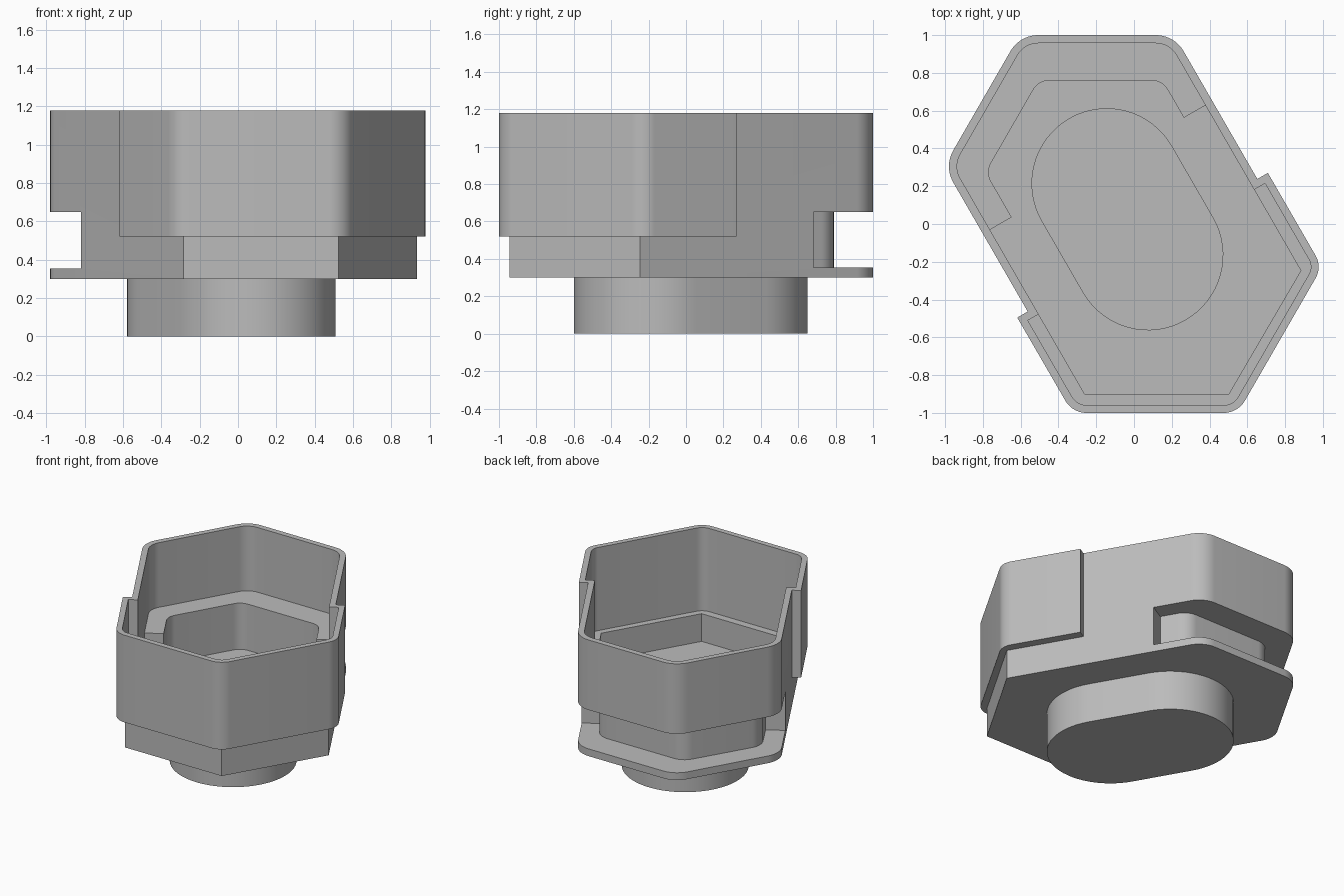
import bpy, bmesh, math
from mathutils import Vector

if "Cube" in bpy.data.objects:
    bpy.data.objects.remove(bpy.data.objects["Cube"])

C, S = math.cos(math.pi / 6), 0.5


def P(d, s):
    """Point at distance d along the slanted long axis and s across it."""
    return (d * S + s * C, -d * C + s * S)


def inset(poly, t):
    """Move every edge of a counter-clockwise outline inward by t."""
    out, n = [], len(poly)
    for i in range(n):
        a, b, c = (Vector(poly[(i + k) % n][:2]) for k in (-1, 0, 1))
        e, f = (b - a).normalized(), (c - b).normalized()
        n1, n2 = Vector((-e.y, e.x)), Vector((-f.y, f.x))
        p = b + (n1 + n2) * (t / (1 + n1.dot(n2)))
        r = poly[i][2] if len(poly[i]) > 2 else 0
        out.append((p.x, p.y, max(r - t, 0)))
    return out


def rounded(poly, seg=10):
    """Replace corners that carry a radius with arcs."""
    out, n = [], len(poly)
    for i in range(n):
        b = Vector(poly[i][:2])
        r = poly[i][2] if len(poly[i]) > 2 else 0
        if r <= 0:
            out.append(b)
            continue
        u = (Vector(poly[i - 1][:2]) - b).normalized()
        v = (Vector(poly[(i + 1) % n][:2]) - b).normalized()
        half = u.angle(v) / 2
        mid = (u + v).normalized()
        centre = b + mid * (r / math.sin(half))
        sweep = math.pi / 2 - half
        side = (u - mid * u.dot(mid)).normalized()
        for k in range(seg + 1):
            a = sweep * (1 - 2 * k / seg)
            out.append(centre + (-mid * math.cos(a) + side * math.sin(a)) * r)
    return out


def prism(name, pts, z0, z1):
    bm = bmesh.new()
    face = bm.faces.new([bm.verts.new((p[0], p[1], z0)) for p in pts])
    top = bmesh.ops.extrude_face_region(bm, geom=[face])["geom"]
    bmesh.ops.translate(bm, vec=(0, 0, z1 - z0),
                        verts=[g for g in top if isinstance(g, bmesh.types.BMVert)])
    bmesh.ops.recalc_face_normals(bm, faces=bm.faces)
    me = bpy.data.meshes.new(name)
    bm.to_mesh(me)
    bm.free()
    ob = bpy.data.objects.new(name, me)
    bpy.context.collection.objects.link(ob)
    return ob


def combine(target, other, op):
    bpy.context.view_layer.objects.active = target
    m = target.modifiers.new(op.lower(), "BOOLEAN")
    m.operation, m.object, m.solver = op, other, "EXACT"
    bpy.ops.object.modifier_apply(modifier=m.name)
    bpy.data.objects.remove(other)


def stadium(r, h=0.2186, cx=-0.035, cy=0.025, seg=32):
    """Capsule outline lying along the long axis."""
    pts = []
    for sign in (1, -1):
        for k in range(seg + 1):
            a = -math.pi / 2 + math.pi * k / seg
            x, y = P(sign * (h + r * math.cos(a)), sign * r * math.sin(a))
            pts.append((x + cx, y + cy))
    return pts


# Outlines, counter-clockwise
body = [(0.2135, 1, .17), (-0.605, 1, .17), (-1.006, 0.305, .17),
        (-0.285, -0.945), (0.525, -0.945), (0.933, -0.247)]
sleeve = [P(.12, .749), P(.12, -.783), (-0.326, -1, .13),
          (0.55, -1, .13), (0.996, -0.227, .12)]
front = inset(body, 0.043)[3:]
pocket = [P(-.355, .642), P(-.355, .51), (0.15, 0.76, .1), (-0.505, 0.76, .1),
          (-0.785, 0.274, .1), P(-.355, -.543), P(-.355, -.676)] + front
slot = [P(-.392, 1.2), P(-.392, .55), (0.179, 0.79, .13), (-0.525, 0.79, .13),
        (-0.829, 0.274, .13), P(-.392, -.583), P(-.392, -1.2),
        P(-1.6, -1.2), P(-1.6, 1.2)]

# Housing with wrapped front sleeve and lower plug
housing = prism("housing", rounded(body), 0.30, 1.18)
combine(housing, prism("front_sleeve", rounded(sleeve), 0.52, 1.18), "UNION")
combine(housing, prism("plug", stadium(0.436), 0, 0.32), "UNION")

# Cavities: back chamber, front chamber, stepped pocket, plug hollow, back slot
for name, pts, z0, z1 in (
        ("back_chamber", rounded(inset(body, 0.043)), 0.69, 1.4),
        ("front_chamber", rounded(inset(sleeve, 0.041)), 0.55, 1.3),
        ("pocket", rounded(pocket), 0.34, 0.9),
        ("plug_hollow", stadium(0.396), 0.04, 0.5),
        ("back_slot", rounded(slot), 0.355, 0.65)):
    combine(housing, prism(name, pts, z0, z1), "DIFFERENCE")

# Single grey finish and smooth rounded corners
grey = bpy.data.materials.new("grey")
grey.diffuse_color = (0.5, 0.5, 0.5, 1)
grey.use_nodes = True
grey.node_tree.nodes["Principled BSDF"].inputs["Base Color"].default_value = grey.diffuse_color
housing.data.materials.clear()
housing.data.materials.append(grey)
for f in housing.data.polygons:
    f.material_index = 0
bpy.context.view_layer.objects.active = housing
housing.select_set(True)
bpy.ops.object.shade_smooth_by_angle(angle=math.radians(30))
